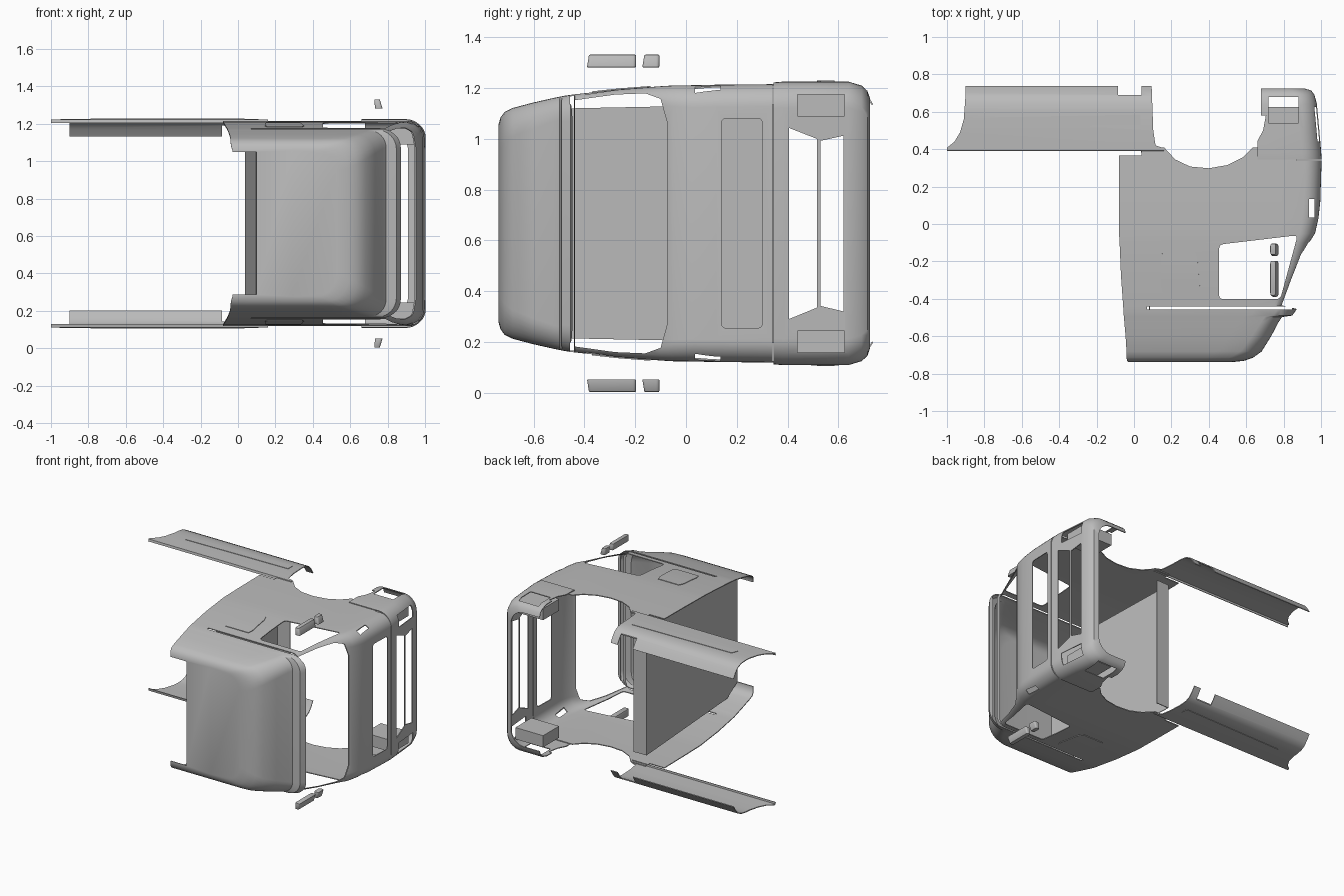
import bpy, bmesh, math
from mathutils import Vector

if "Cube" in bpy.data.objects:
    bpy.data.objects.remove(bpy.data.objects["Cube"])

MID = 0.667  # height of the symmetry plane

grey = bpy.data.materials.new("light_grey")
grey.use_nodes = True
COLOUR = (0.5, 0.5, 0.5, 1)
grey.diffuse_color = COLOUR
grey.node_tree.nodes["Principled BSDF"].inputs["Base Color"].default_value = COLOUR


def make(name, verts, faces):
    mesh = bpy.data.meshes.new(name)
    mesh.from_pydata(verts, [], faces)
    bm = bmesh.new()
    bm.from_mesh(mesh)
    bmesh.ops.recalc_face_normals(bm, faces=bm.faces)
    bm.to_mesh(mesh)
    bm.free()
    mesh.materials.append(grey)
    obj = bpy.data.objects.new(name, mesh)
    bpy.context.collection.objects.link(obj)
    return obj


def activate(obj):
    bpy.ops.object.select_all(action='DESELECT')
    obj.select_set(True)
    bpy.context.view_layer.objects.active = obj


def loft(name, rings, cap=False):
    """Skin a list of open point rows."""
    n = len(rings[0])
    faces = [(i * n + j, i * n + j + 1, (i + 1) * n + j + 1, (i + 1) * n + j)
             for i in range(len(rings) - 1) for j in range(n - 1)]
    if cap:
        faces.append(tuple(range(n)))
    return make(name, [p for r in rings for p in r], faces)


def prism(name, pts, axis, lo, hi):
    """Extrude an outline along z (x, y points) or along x (y, z points)."""
    def place(p, d):
        return (p[0], p[1], d) if axis == 'z' else (d, p[0], p[1])
    n = len(pts)
    verts = [place(p, d) for d in (lo, hi) for p in pts]
    faces = [tuple(range(n)), tuple(range(n, 2 * n))]
    faces += [(i, (i + 1) % n, (i + 1) % n + n, i + n) for i in range(n)]
    return make(name, verts, faces)


def rect(a, b, c, d):
    return [(a, b), (c, b), (c, d), (a, d)]


def rounded(pts, r, steps=5):
    """Round every corner of an outline."""
    out = []
    for i, p in enumerate(pts):
        p = Vector(p)
        a = p + (Vector(pts[i - 1]) - p).normalized() * r
        b = p + (Vector(pts[(i + 1) % len(pts)]) - p).normalized() * r
        for k in range(steps + 1):
            t = k / steps
            out.append(tuple(a * (1 - t) ** 2 + p * 2 * t * (1 - t) + b * t * t))
    return out


def mirror_z(pts):
    return [(a, 2 * MID - z) for a, z in pts]


def finish(obj, cutters=(), thickness=0.006):
    """Give a sheet thickness, cut the openings and shade it."""
    if thickness:
        mod = obj.modifiers.new("thickness", 'SOLIDIFY')
        mod.thickness, mod.offset = thickness, 0
    for c in cutters:
        mod = obj.modifiers.new("cut", 'BOOLEAN')
        mod.object, mod.operation, mod.solver = c, 'DIFFERENCE', 'EXACT'
    activate(obj)
    for mod in list(obj.modifiers):
        bpy.ops.object.modifier_apply(modifier=mod.name)
    for c in cutters:
        bpy.data.objects.remove(c)
    activate(obj)
    bpy.ops.object.shade_smooth_by_angle(angle=math.radians(32))


def section(y, front, half, r, back):
    """U-shaped slice: one side, round corner, front, round corner, other side."""
    top = [(back, y, half), (front - r - 0.12, y, half)]
    for k in range(9):
        a = math.pi / 2 * (1 - k / 8)
        top.append((front - r + r * math.cos(a), y, half - r + r * math.sin(a)))
    return [(x, q, MID + z) for x, q, z in top] + [(x, q, MID - z) for x, q, z in reversed(top)]


# Cab shell with the roof fairing: y, front x, half width, corner radius, back x
CAB = [(-.735, .53, .39, .12, -.03), (-.728, .59, .415, .12, -.037), (-.712, .635, .437, .12, -.04),
       (-.68, .68, .452, .11, -.04), (-.6, .73, .473, .1, -.045), (-.52, .772, .491, .09, -.052),
       (-.495, .79, .496, .09, -.054), (-.487, .845, .498, .1, -.055), (-.455, .868, .503, .1, -.057),
       (-.438, .795, .505, .05, -.058), (-.27, .865, .524, .06, -.07), (-.1, .932, .537, .07, -.077),
       (-.05, .965, .54, .08, -.08), (.03, .983, .541, .085, -.08), (.12, .993, .543, .085, -.08),
       (.34, 1, .545, .085, -.08), (.41, .995, .546, .085, -.08)]


def half_at(y):
    for a, b in zip(CAB, CAB[1:]):
        if a[0] <= y <= b[0]:
            return a[2] + (b[2] - a[2]) * (y - a[0]) / (b[0] - a[0])
    return CAB[-1][2]


def arch():
    pts = [(.16, .9), (.16, .41), (.22, .345), (.3, .307), (.4, .298), (.5, .315),
           (.58, .355), (.65, .425), (.69, .5), (.705, .58), (.68, .58), (.68, .9)]
    return prism("arch_cutter", pts, 'z', -.5, 2)


cab = loft("cab_shell", [section(*s) for s in CAB], cap=True)
window = [(.455, -.11), (.875, -.06), (.782, -.402), (.455, -.402)]
screen = [(-.437, MID - .485), (-.437, MID + .485), (-.28, MID + .507), (-.16, MID + .512),
          (-.1, MID + .49), (-.075, MID + .4)]
screen += mirror_z(screen[:1:-1])
finish(cab, [
    arch(),
    prism("window_cutter", rounded(window, .025), 'z', -.5, 2),
    prism("screen_cutter", screen, 'x', .6, 1.2),
    prism("grille_cutter", rounded(rect(.14, .255, .3, 1.08), .02), 'x', .8, 1.2),
    prism("roof_gap_cutter", rect(.07, -.457, .845, -.441), 'z', -.5, 2),
    prism("rear_notch_cutter", rect(-.9, .287, -.25, 1.05), 'x', -.3, .1),
    prism("rear_edge_cutter", rect(-.2, .365, .04, .6), 'z', -.5, 2),
    prism("front_edge_cutter", rect(.87, .34, 1.2, .6), 'z', -.5, 2),
    prism("marker_hole_cutter", rect(.935, .035, .965, .135), 'z', -.5, 2)])

# Sloping rear wall with a flange along its lower edge
wall = loft("rear_wall", [[(x, y, MID - w), (x, y, MID + w)] for x, y, w in
                          [(.1, -.728, .385), (.09, -.6, .45), (.04, .4, .47), (.14, .402, .47)]])
finish(wall)

# Bumper wrapping around the front corners
BUMPER = [(.345, 1, .552, .1), (.38, .998, .555, .1), (.5, .988, .555, .1), (.64, .975, .555, .1),
          (.69, .962, .54, .1), (.712, .945, .52, .1), (.722, .91, .49, .1)]
bumper = loft("bumper", [section(y, f, h, r, .66) for y, f, h, r in BUMPER])
lamp = [(.44, 1.09), (.625, 1.09), (.625, 1.175), (.44, 1.175)]
finish(bumper, [
    arch(),
    prism("bumper_side_cutter", rect(.72, .54, .88, .68), 'z', -.5, 2),
    prism("upper_vent_cutter", [(.405, .29), (.515, .335), (.515, 1.0), (.405, 1.043)], 'x', .85, 1.2),
    prism("lower_vent_cutter", [(.53, .342), (.62, .32), (.62, 1.012), (.53, .992)], 'x', .85, 1.2),
    prism("lamp_cutter", lamp, 'x', .85, 1.2),
    prism("lamp_cutter", mirror_z(lamp), 'x', .85, 1.2)])

for side, tag in ((1, "upper"), (-1, "lower")):
    def zz(h):
        return MID + side * h

    # Lamp housing behind the bumper opening
    pts = lamp if side > 0 else mirror_z(lamp)
    finish(prism(tag + "_lamp_box", pts, 'x', .72, .945), thickness=0)

    # Chassis skirt with an inward curling edge
    profile = [(.392, .538), (.394, .553), (.5, .556), (.6, .556), (.65, .55), (.685, .533),
               (.71, .505), (.735, .467)]
    skirt = loft(tag + "_skirt", [[(x, y, zz(h)) for y, h in profile] for x in (-1, .16)])
    rear = [(-1.1, .3), (-1.01, .4), (-.96, .44), (-.93, .49), (-.91, .56), (-.9, .7), (-.9, .9), (-1.1, .9)]
    fore = [(.2, .405), (.16, .405), (.115, .42), (.103, .5), (.092, .8), (.2, .8)]
    finish(skirt, [prism("skirt_cutter", rear, 'z', -.5, 2),
                   prism("skirt_cutter", fore, 'z', -.5, 2),
                   prism("skirt_cutter", rect(-.085, .69, .04, .8), 'z', -.5, 2)])

    # Thin raised panels on the skirt and the cab side
    trim = [(-.79, .515), (.035, .53), (.035, .585), (-.77, .57)]
    finish(prism(tag + "_skirt_trim", rounded(trim, .008), 'z', zz(.555), zz(.562)), thickness=0)
    rows = []
    for k in range(7):
        y = -.37 + .23 * k / 6
        inset = .012 if k in (0, 6) else 0
        rows.append([(.145 + inset, y, zz(half_at(y) + .004)),
                     (.355 - .02 * k / 6 - inset, y, zz(half_at(y) + .004))])
    finish(loft(tag + "_side_panel", rows))

    # Mirrors: a long and a short leaning housing
    for name, y0, y1 in (("long", -.39, -.197), ("short", -.172, -.105)):
        outline = rounded([(.725, y0), (.765, y0), (.765, y1), (.725, y1)], .014)
        mirror = prism(f"{tag}_{name}_mirror", outline, 'z', zz(.614), zz(.664))
        for v in mirror.data.vertices:
            if abs(v.co.z - MID) > .64:
                v.co.x = .745 + (v.co.x - .745) * .75 - .002
                v.co.y += .008 if v.co.y < (y0 + y1) / 2 else 0
            else:
                v.co.x += .008
        mod = mirror.modifiers.new("soft_edges", 'BEVEL')
        mod.width, mod.segments = .004, 2
        finish(mirror, thickness=0)
